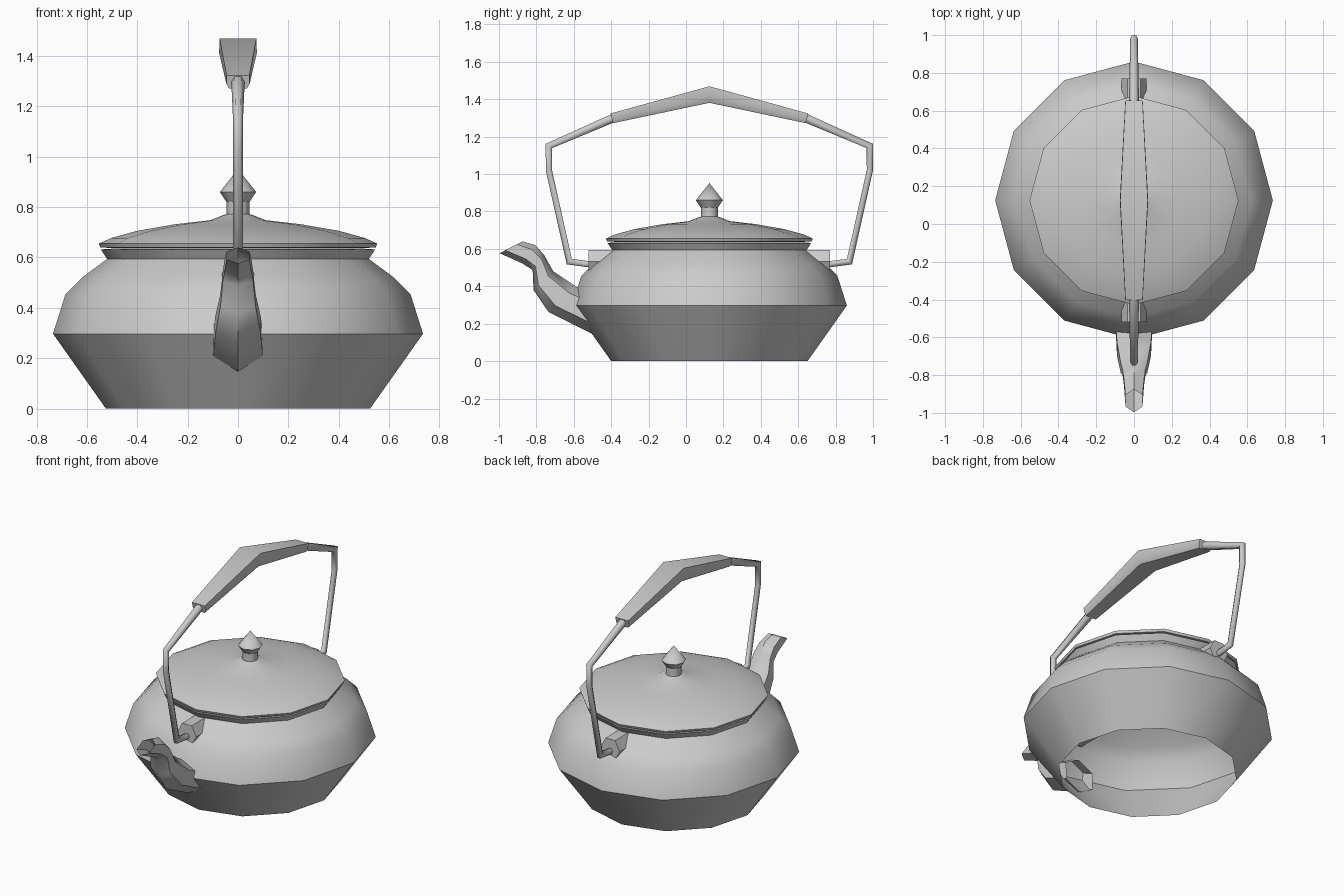
import bpy
import math

if "Cube" in bpy.data.objects:
    bpy.data.objects.remove(bpy.data.objects["Cube"])

CY = 0.125  # centre of the pot along y


def make(name, verts, faces, angle=35):
    me = bpy.data.meshes.new(name)
    me.from_pydata(verts, [], faces)
    ob = bpy.data.objects.new(name, me)
    bpy.context.collection.objects.link(ob)
    bpy.ops.object.select_all(action='DESELECT')
    ob.select_set(True)
    bpy.context.view_layer.objects.active = ob
    bpy.ops.object.mode_set(mode='EDIT')
    bpy.ops.mesh.select_all(action='SELECT')
    bpy.ops.mesh.remove_doubles(threshold=0.0005)
    bpy.ops.mesh.normals_make_consistent(inside=False)
    bpy.ops.object.mode_set(mode='OBJECT')
    bpy.ops.object.shade_smooth_by_angle(angle=math.radians(angle))
    return ob


def loft(name, rings, caps=(False, False), angle=35):
    """Skin a list of equally sized closed rings."""
    n = len(rings[0])
    verts = [p for r in rings for p in r]
    faces = []
    for i in range(len(rings) - 1):
        for j in range(n):
            k = (j + 1) % n
            faces.append((i * n + j, i * n + k, (i + 1) * n + k, (i + 1) * n + j))
    if caps[0]:
        faces.append(tuple(reversed(range(n))))
    if caps[1]:
        faces.append(tuple(range(len(verts) - n, len(verts))))
    return make(name, verts, faces, angle)


def lathe(name, profile, sides, angle=35):
    """Spin an (r, z) profile about the pot axis."""
    rings = [[(r * math.cos(2 * math.pi * j / sides),
               CY + r * math.sin(2 * math.pi * j / sides), z)
              for j in range(sides)] for r, z in profile]
    return loft(name, rings, angle=angle)


def sweep(name, path, section, scales, angle=35):
    """Sweep an (x, normal) section along a (y, z) path in the x = 0 plane."""
    rings = []
    for i, (y, z) in enumerate(path):
        a, b = path[max(i - 1, 0)], path[min(i + 1, len(path) - 1)]

        def unit(p, q):
            d = math.hypot(q[0] - p[0], q[1] - p[1]) or 1
            return (q[0] - p[0]) / d, (q[1] - p[1]) / d
        u, v = unit(a, (y, z)), unit((y, z), b)
        t = unit((0, 0), (u[0] + v[0], u[1] + v[1]))
        # widen mitred corners so the rod keeps its thickness
        ends = i in (0, len(path) - 1)
        m = 1 if ends else 1 / max(0.5, t[0] * v[0] + t[1] * v[1])
        s = scales[i]
        rings.append([(x * s, y - t[1] * n * s * m, z + t[0] * n * s * m)
                      for x, n in section])
    return loft(name, rings, (True, True), angle)


# Pot: open underneath, sharp belt, flared lip
lathe("kettle_body", [(0.525, 0), (0.735, 0.297), (0.685, 0.455), (0.62, 0.52),
                      (0.52, 0.594), (0.545, 0.632), (0.50, 0.635)], 12)

# Lid, neck and pointed knob
lathe("lid", [(0.49, 0.637), (0.547, 0.64), (0.553, 0.655), (0.505, 0.677),
              (0.40, 0.706), (0.25, 0.732), (0.11, 0.748), (0.06, 0.768),
              (0.045, 0.772)], 12)
lathe("knob_neck", [(0.045, 0.765), (0.045, 0.825)], 8, 50)
lathe("knob", [(0, 0.822), (0.047, 0.822), (0.072, 0.86), (0, 0.952)], 8, 46)

# Spout: hexagonal tube, open at both ends (bottom point, top point, half width)
stations = [((-0.49, 0.14), (-0.50, 0.36), 0.10),
            ((-0.735, 0.262), (-0.59, 0.40), 0.09),
            ((-0.815, 0.38), (-0.71, 0.48), 0.07),
            ((-0.82, 0.487), (-0.757, 0.565), 0.06),
            ((-0.875, 0.522), (-0.805, 0.62), 0.053),
            ((-0.997, 0.577), (-0.874, 0.64), 0.045)]
spout_rings = []
for b, t, w in stations:
    at = lambda x, f: (x, b[0] + (t[0] - b[0]) * f, b[1] + (t[1] - b[1]) * f)
    spout_rings.append([at(0, 0), at(w, 0.25), at(w, 0.75),
                        at(0, 1), at(-w, 0.75), at(-w, 0.25)])
loft("spout", spout_rings, angle=50)

# Lugs and wire arms, mirrored front and back
hexagon = [(math.cos(i * math.pi / 3), math.sin(i * math.pi / 3)) for i in range(6)]
arm = [(0.60, 0.512), (0.749, 0.532), (0.858, 1.02), (0.858, 1.15),
       (0.52, 1.297), (0.45, 1.32)]
for side, label in ((-1, "front"), (1, "back")):
    rings = [[(0.067 * x, CY + side * d, 0.532 + 0.072 * z) for x, z in hexagon]
             for d in (0.50, 0.645)]
    loft("handle_lug_" + label, rings, (True, True))
    sweep("handle_arm_" + label, [(CY + side * d, z) for d, z in arm],
          [(0.019 * x, 0.019 * n) for x, n in hexagon],
          [1, 1, 1, 1.05, 1.4, 1.4], 65)

# Grip, thickest in the middle
grip_section = [(-0.073, 0.043), (-0.075, -0.012), (-0.058, -0.043),
                (0.058, -0.043), (0.075, -0.012), (0.073, 0.043)]
sweep("handle_grip", [(CY - 0.522, 1.298), (CY, 1.425), (CY + 0.522, 1.298)],
      grip_section, [0.62, 1, 0.62])
